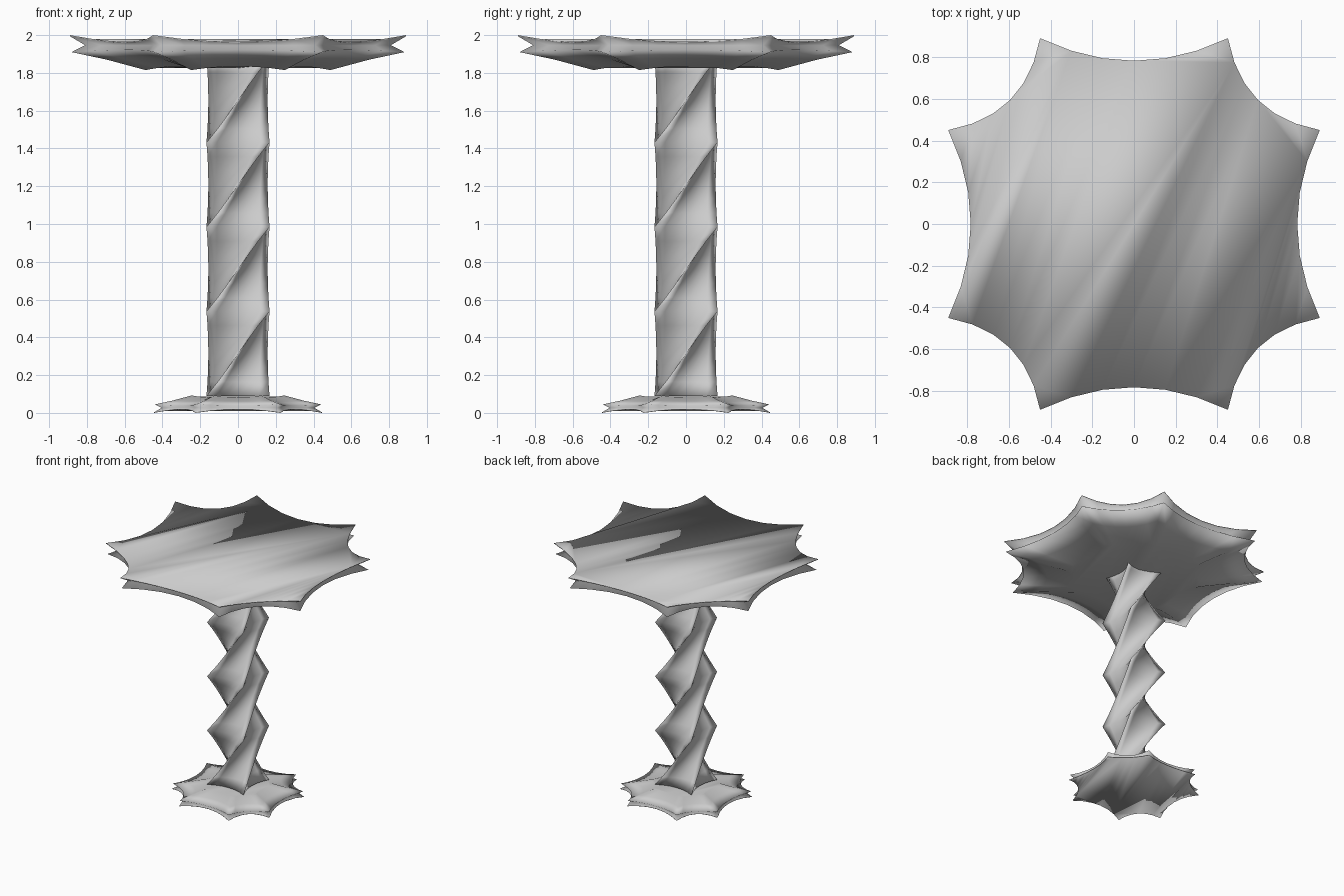
import bpy, bmesh
from mathutils import Vector

cube = bpy.data.objects.get("Cube")
if cube:
    bpy.data.objects.remove(cube, do_unlink=True)

stone = bpy.data.materials.new("grey_stone")
stone.use_nodes = True
grey = (0.6, 0.6, 0.6, 1)
stone.diffuse_color = grey
stone.node_tree.nodes["Principled BSDF"].inputs["Base Color"].default_value = grey


def loft(name, rings):
    """Skin a stack of equal rings, cap both ends and shade smooth."""
    bm = bmesh.new()
    loops = [[bm.verts.new(p) for p in ring] for ring in rings]
    n = len(loops[0])
    for a, b in zip(loops, loops[1:]):
        for i in range(n):
            j = (i + 1) % n
            bm.faces.new((a[i], a[j], b[j], b[i]))
    bm.faces.new(loops[0])
    bm.faces.new(loops[-1])
    bmesh.ops.recalc_face_normals(bm, faces=bm.faces)
    for f in bm.faces:
        f.smooth = True
    mesh = bpy.data.meshes.new(name)
    bm.to_mesh(mesh)
    bm.free()
    mesh.materials.append(stone)
    bpy.context.collection.objects.link(bpy.data.objects.new(name, mesh))


def scalloped(corners, dip, steps):
    """Outline with inward-curved sides; gives (x, y, bow), bow 0 at corners."""
    out = []
    for i, c in enumerate(corners):
        a, b = Vector(c), Vector(corners[(i + 1) % len(corners)])
        inward = -((a + b) / 2).normalized()
        for k in range(steps):
            t = k / steps
            bow = 4 * t * (1 - t)
            p = a.lerp(b, t) + inward * dip * bow
            out.append((p.x, p.y, bow))
    return out


def mix(a, b, t):
    return a + (b - a) * t


# Eight-pointed outline shared by the table top and the foot
L, S = 0.89, 0.45
star = scalloped([(L, -S), (L, S), (S, L), (-S, L),
                  (-L, S), (-L, -S), (-S, -L), (S, -L)], 0.108, 6)

# Ring rows: scale at points, scale between, height at points, height between.
# The second row is a thin upright lip that rounds the shading at the rim.
profile = [(1, 1, 2.0, 1.965), (1, 1, 1.994, 1.959),
           (0.91, 0.96, 1.947, 1.945), (0.99, 0.99, 1.91, 1.922),
           (0.78, 0.78, 1.87, 1.877), (0.55, 0.55, 1.815, 1.835)]


def plate(name, size, place):
    rings = []
    for st, sm, zt, zm in profile:
        rings.append([(x * size * mix(st, sm, bow), y * size * mix(st, sm, bow),
                       place(mix(zt, zm, bow))) for x, y, bow in star])
    loft(name, rings)


plate("table_top", 1, lambda z: z)
plate("foot", 0.5, lambda z: (2 - z) * 0.5)

# Column: square with hollow sides, a quarter turn in each of four sections
R, BOTTOM, RISE, SUB, SIDE = 0.167, 0.09, 0.447, 6, 6
square = scalloped([(R, -R), (R, R), (-R, R), (-R, -R)], 0.045, SIDE)
rings = []
for level in range(4 * SUB + 1):
    turns, step = divmod(level, SUB)
    t = step / SUB
    pinch = 1 - 0.06 * 4 * t * (1 - t)
    ring = []
    for x, y, _ in square:
        p = Vector((x, y)).lerp(Vector((-y, x)), t) * pinch
        ring.append((p.x, p.y, BOTTOM + RISE * level / SUB))
    # start each section one side later so points follow the ridges
    shift = turns * SIDE % len(ring)
    rings.append(ring[shift:] + ring[:shift])
loft("twisted_column", rings)
